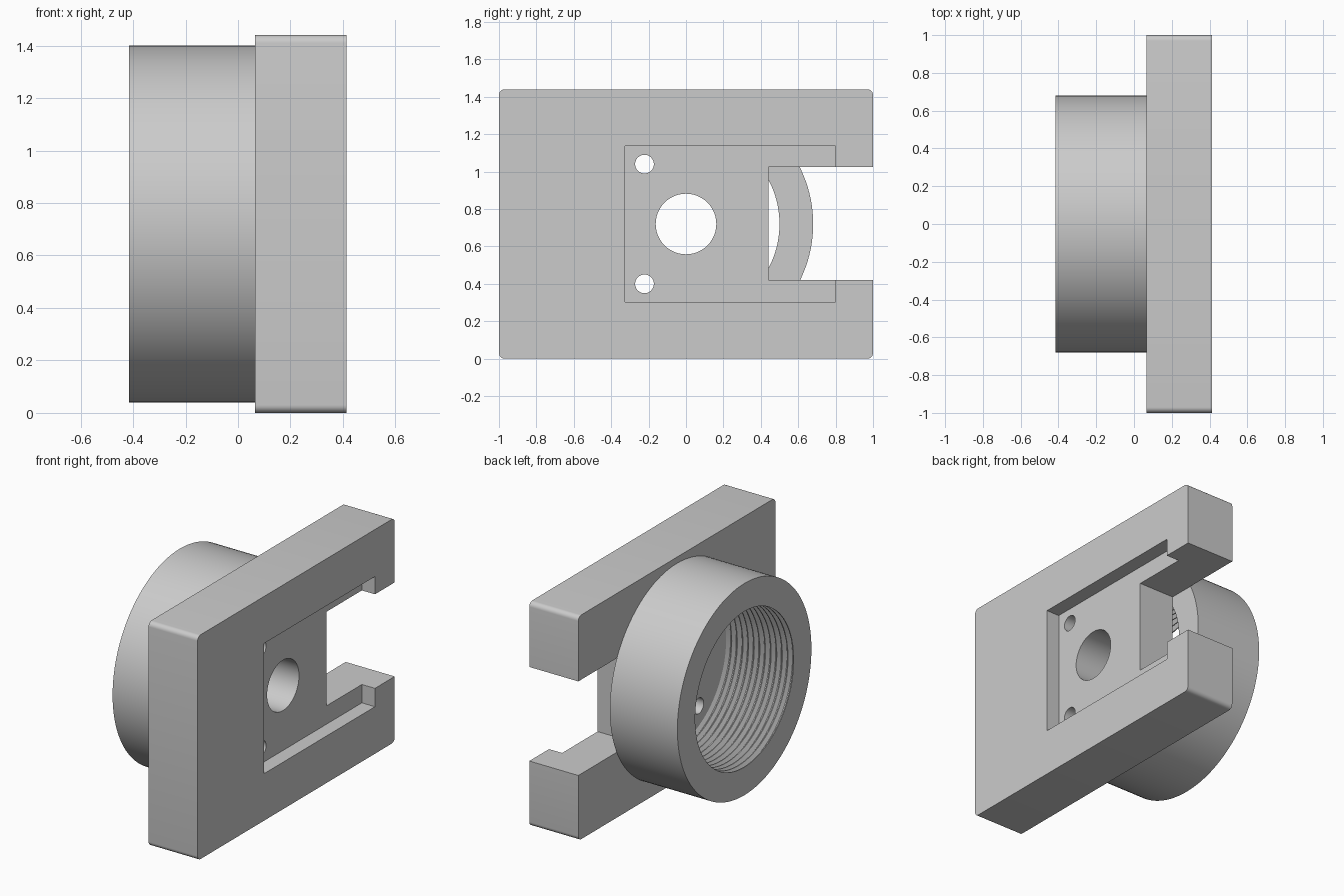
import bpy, bmesh, math
from mathutils import Matrix, Vector

cube = bpy.data.objects.get("Cube")
if cube:
    bpy.data.objects.remove(cube, do_unlink=True)

PLATE_BACK, PLATE_FACE, RING_END = 0.065, 0.413, -0.415
HEIGHT = 1.44
MID = HEIGHT / 2

grey = bpy.data.materials.new("plain grey")
grey.use_nodes = True
grey.diffuse_color = (0.6, 0.6, 0.6, 1)
grey.node_tree.nodes["Principled BSDF"].inputs["Base Color"].default_value = (0.6, 0.6, 0.6, 1)


def add_object(name, bm):
    bmesh.ops.recalc_face_normals(bm, faces=bm.faces)
    mesh = bpy.data.meshes.new(name)
    bm.to_mesh(mesh)
    bm.free()
    mesh.materials.append(grey)
    obj = bpy.data.objects.new(name, mesh)
    bpy.context.collection.objects.link(obj)
    return obj


def box(name, x, y, z, corner=0):
    """Box between limits, with optional rounding of the edges along x."""
    bm = bmesh.new()
    bmesh.ops.create_cube(bm, size=1)
    for v in bm.verts:
        v.co = Vector(lim[0] if c < 0 else lim[1] for c, lim in zip(v.co, (x, y, z)))
    if corner:
        edges = [e for e in bm.edges if abs(e.verts[0].co.x - e.verts[1].co.x) > 0.01]
        bmesh.ops.bevel(bm, geom=edges, offset=corner, segments=6,
                        profile=0.5, affect='EDGES')
    return add_object(name, bm)


def drill(name, y, z, radius):
    bm = bmesh.new()
    place = Matrix.Translation((0.24, y, z)) @ Matrix.Rotation(math.pi / 2, 4, 'Y')
    bmesh.ops.create_cone(bm, cap_ends=True, segments=64, radius1=radius,
                          radius2=radius, depth=1, matrix=place)
    return add_object(name, bm)


def lathe(name, profile, segments=128):
    """Spin a closed (x, radius) profile around the ring axis."""
    bm = bmesh.new()
    rings = []
    for i in range(segments):
        a = 2 * math.pi * i / segments
        rings.append([bm.verts.new((x, r * math.cos(a), MID + r * math.sin(a)))
                      for x, r in profile])
    n = len(profile)
    for i, ring in enumerate(rings):
        after = rings[(i + 1) % segments]
        for j in range(n):
            k = (j + 1) % n
            bm.faces.new((ring[j], ring[k], after[k], after[j]))
    return add_object(name, bm)


def smooth(obj):
    bpy.ops.object.select_all(action='DESELECT')
    obj.select_set(True)
    bpy.context.view_layer.objects.active = obj
    bpy.ops.object.shade_smooth_by_angle(angle=math.radians(30))


# Mounting plate with rounded corners
plate = box("mounting_plate", (PLATE_BACK, PLATE_FACE), (-1, 1), (0, HEIGHT), 0.03)

# Shallow pocket, open slot, centre bore and two screw holes
cutters = [
    box("pocket_cutter", (0.32, 0.6), (-0.325, 0.8), (0.302, 1.138)),
    box("slot_cutter", (-0.1, 0.7), (0.44, 1.2), (0.42, 1.024)),
    drill("bore_cutter", 0, MID, 0.162),
]
for side in (-1, 1):
    cutters.append(drill("screw_hole_cutter", -0.222, MID + side * 0.32, 0.05))
for cutter in cutters:
    cutter.hide_render = True
    mod = plate.modifiers.new(cutter.name, 'BOOLEAN')
    mod.operation, mod.solver, mod.object = 'DIFFERENCE', 'EXACT', cutter

# Bake the cuts and drop the cutters
graph = bpy.context.evaluated_depsgraph_get()
cut_mesh = bpy.data.meshes.new_from_object(plate.evaluated_get(graph))
plate.modifiers.clear()
plate.data = cut_mesh
for cutter in cutters:
    bpy.data.objects.remove(cutter, do_unlink=True)
smooth(plate)

# Round collar with an internal thread
CREST, ROOT, TURNS = 0.5, 0.525, 12
pitch = (PLATE_BACK - RING_END) / TURNS
profile = [(PLATE_BACK, 0.68), (RING_END, 0.68), (RING_END, CREST)]
for t in range(TURNS):
    start = RING_END + t * pitch
    profile += [(start + pitch * 0.15, CREST), (start + pitch * 0.5, ROOT),
                (start + pitch * 0.65, ROOT), (start + pitch, CREST)]
smooth(lathe("threaded_collar", profile))
